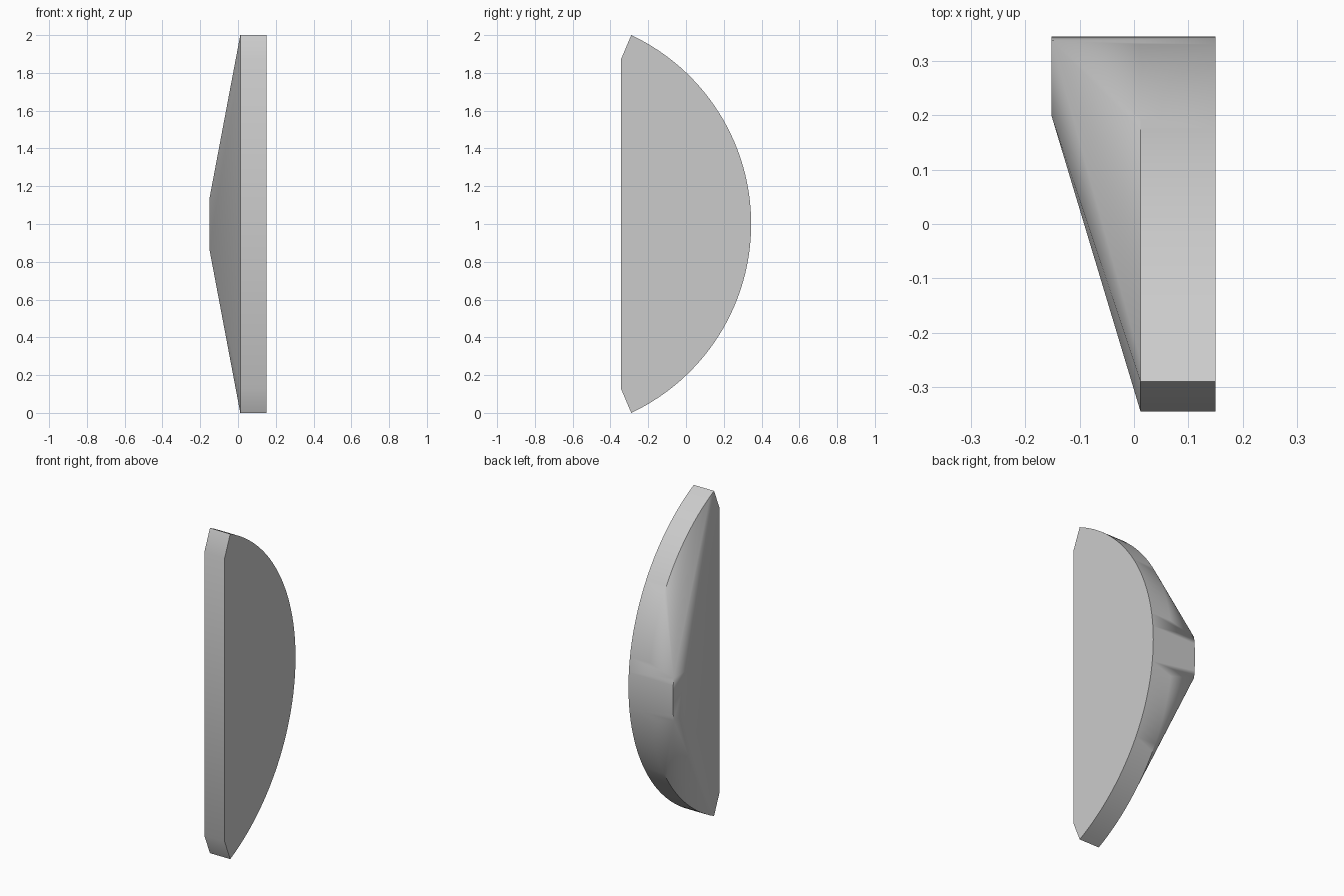
import bpy, bmesh, math

cube = bpy.data.objects.get("Cube")
if cube:
    bpy.data.objects.remove(cube)

grey = bpy.data.materials.new("light_grey")
grey.use_nodes = True
colour = (0.6, 0.6, 0.6, 1)
grey.diffuse_color = colour
grey.node_tree.nodes["Principled BSDF"].inputs["Base Color"].default_value = colour

RADIUS, CENTRE_Y, MID_Z = 1.105, -0.76, 1.0


def arc(half_height, steps):
    """Points (y, z) along the curved rim, within a half height of the middle."""
    a = math.asin(half_height / RADIUS)
    angles = [-a + 2 * a * i / steps for i in range(steps + 1)]
    return [(CENTRE_Y + RADIUS * math.cos(t), MID_Z + RADIUS * math.sin(t)) for t in angles]


# D-shaped outline of the slab, and the small raised cap on its side
outline = arc(1.0, 56) + [(-0.345, 1.87), (-0.345, 0.13)]
cap = arc(0.13, 6) + [(0.2, 1.13), (0.2, 0.87)]

# Slab and tapered side skinned as one solid
bm = bmesh.new()
for x, profile in ((0.15, outline), (0.012, outline), (-0.152, cap)):
    for y, z in profile:
        bm.verts.new((x, y, z))
hull = bmesh.ops.convex_hull(bm, input=bm.verts[:])
loose = {g for g in hull["geom_interior"] + hull["geom_unused"] if isinstance(g, bmesh.types.BMVert)}
bmesh.ops.delete(bm, geom=list(loose), context="VERTS")
bmesh.ops.dissolve_limit(bm, angle_limit=math.radians(0.2), verts=bm.verts[:], edges=bm.edges[:])
bmesh.ops.recalc_face_normals(bm, faces=bm.faces[:])

mesh = bpy.data.meshes.new("tapered_half_disc")
bm.to_mesh(mesh)
bm.free()
mesh.materials.append(grey)
body = bpy.data.objects.new("tapered_half_disc", mesh)
bpy.context.collection.objects.link(body)

# Smooth rim and taper, sharp outer edges
bpy.ops.object.select_all(action="DESELECT")
body.select_set(True)
bpy.context.view_layer.objects.active = body
bpy.ops.object.shade_smooth_by_angle(angle=math.radians(30))
